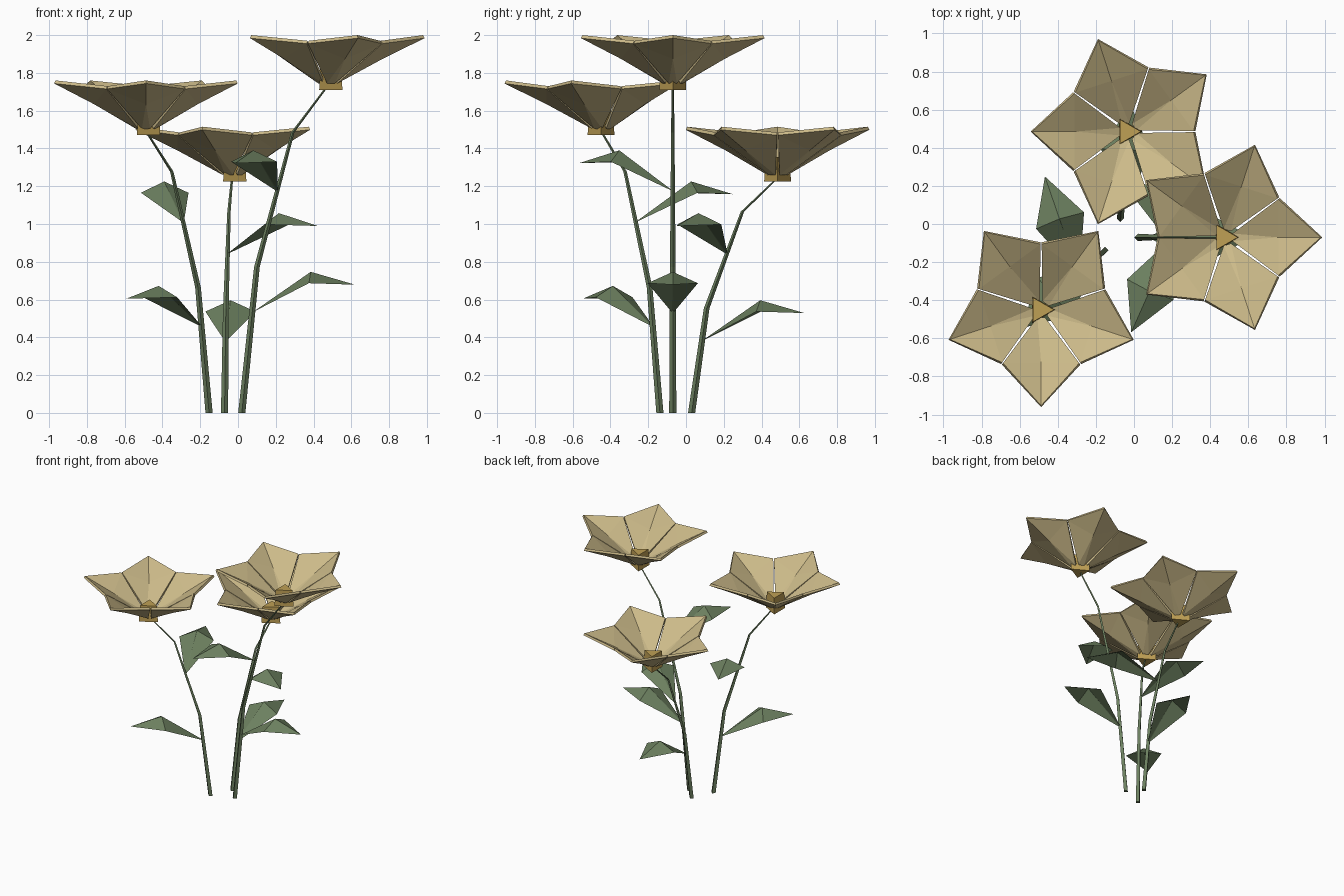
import bpy, bmesh, math
from mathutils import Vector, Matrix

if "Cube" in bpy.data.objects:
    bpy.data.objects.remove(bpy.data.objects["Cube"])


def material(name, rgb):
    m = bpy.data.materials.new(name)
    m.diffuse_color = (*rgb, 1)
    m.use_nodes = True
    m.node_tree.nodes["Principled BSDF"].inputs["Base Color"].default_value = m.diffuse_color
    return m


PETAL = material("petal_cream", (0.60, 0.49, 0.25))
GOLD = material("centre_gold", (0.52, 0.35, 0.09))
GREEN = material("leaf_green", (0.15, 0.215, 0.115))


def make(name, bm, mat, thickness=0):
    me = bpy.data.meshes.new(name)
    bm.to_mesh(me)
    bm.free()
    me.materials.append(mat)
    ob = bpy.data.objects.new(name, me)
    bpy.context.collection.objects.link(ob)
    if thickness:
        mod = ob.modifiers.new("thickness", "SOLIDIFY")
        mod.thickness = thickness
        mod.offset = -1
    return ob


def folded_blade(bm, matrix, root, mid, corner, tip):
    """Blade along +x folded on its midline; points are (x, half width, z)."""
    def v(x, y, z):
        return bm.verts.new(matrix @ Vector((x, y, z)))
    rx, rw, rz = root
    r0 = v(rx, 0, rz)
    m, t = v(mid[0], 0, mid[2]), v(tip[0], 0, tip[2])
    for s in (1, -1):
        r, c = v(rx, s * rw, rz), v(corner[0], s * corner[1], corner[2])
        for f in ((r0, m, r), (r, m, c), (m, t, c)):
            bm.faces.new(f if s > 0 else f[::-1])


def place(origin, angle):
    return Matrix.Translation(origin) @ Matrix.Rotation(math.radians(angle), 4, "Z")


def path_point(path, z):
    for a, b in zip(path, path[1:]):
        if a.z <= z <= b.z:
            return a.lerp(b, (z - a.z) / (b.z - a.z))


def stem(name, path, radii, sides=4):
    bm = bmesh.new()
    rings = []
    for p, r in zip(path, radii):
        rings.append([bm.verts.new(p + Vector((r * math.cos(a), r * math.sin(a), 0)))
                      for a in (2 * math.pi * i / sides for i in range(sides))])
    for a, b in zip(rings, rings[1:]):
        for i in range(sides):
            j = (i + 1) % sides
            bm.faces.new((a[i], a[j], b[j], b[i]))
    bm.faces.new(rings[0][::-1])
    bm.faces.new(rings[-1])
    make(name, bm, GREEN)


def plant(label, angle, height, petal_angle):
    # stem leaning outward from the middle of the clump
    a = math.radians(angle)
    out = Vector((math.cos(a), math.sin(a), 0))
    centre = Vector((-0.08, -0.07, 0))
    path = [centre + out * r + Vector((0, 0, height * h))
            for r, h in ((0.10, 0), (0.18, 0.45), (0.37, 0.866), (0.555, 1.01))]
    stem(label + "_stem", path, (0.019, 0.015, 0.009, 0.006))

    # two leaves, the upper one turned round the stem
    for part, frac, turn in (("lower", 0.31, 0), ("upper", 0.685, 246)):
        bm = bmesh.new()
        folded_blade(bm, place(path_point(path, height * frac), angle + turn),
                     (0, 0.004, 0), (0.31, 0, 0.215), (0.30, 0.133, 0.155), (0.545, 0, 0.147))
        make(f"{label}_{part}_leaf", bm, GREEN)

    # cup of five creased petals
    head = centre + out * 0.557 + Vector((0, 0, height))
    for i in range(5):
        bm = bmesh.new()
        folded_blade(bm, place(head, petal_angle + 72 * i),
                     (0.04, 0.02, 0.045), (0.28, 0, 0.175), (0.28, 0.2, 0.255), (0.503, 0, 0.285))
        bmesh.ops.remove_doubles(bm, verts=bm.verts, dist=1e-4)
        make(f"{label}_petal_{i + 1}", bm, PETAL, 0.018)

    # three-sided flower centre
    bm = bmesh.new()
    bmesh.ops.create_cone(bm, cap_ends=True, segments=3, radius1=0.082, radius2=0.074, depth=0.13)
    turn = max(bm.verts, key=lambda v: v.co.xy.length).co.xy
    spin = -math.degrees(math.atan2(turn.y, turn.x))
    bm.transform(place(head + Vector((-0.006, 0, 0.06)), spin))
    make(label + "_centre", bm, GOLD)


plant("tall_flower", 0, 1.715, 0)
plant("middle_flower", 223, 1.475, 54)
plant("short_flower", 85, 1.23, 36)
